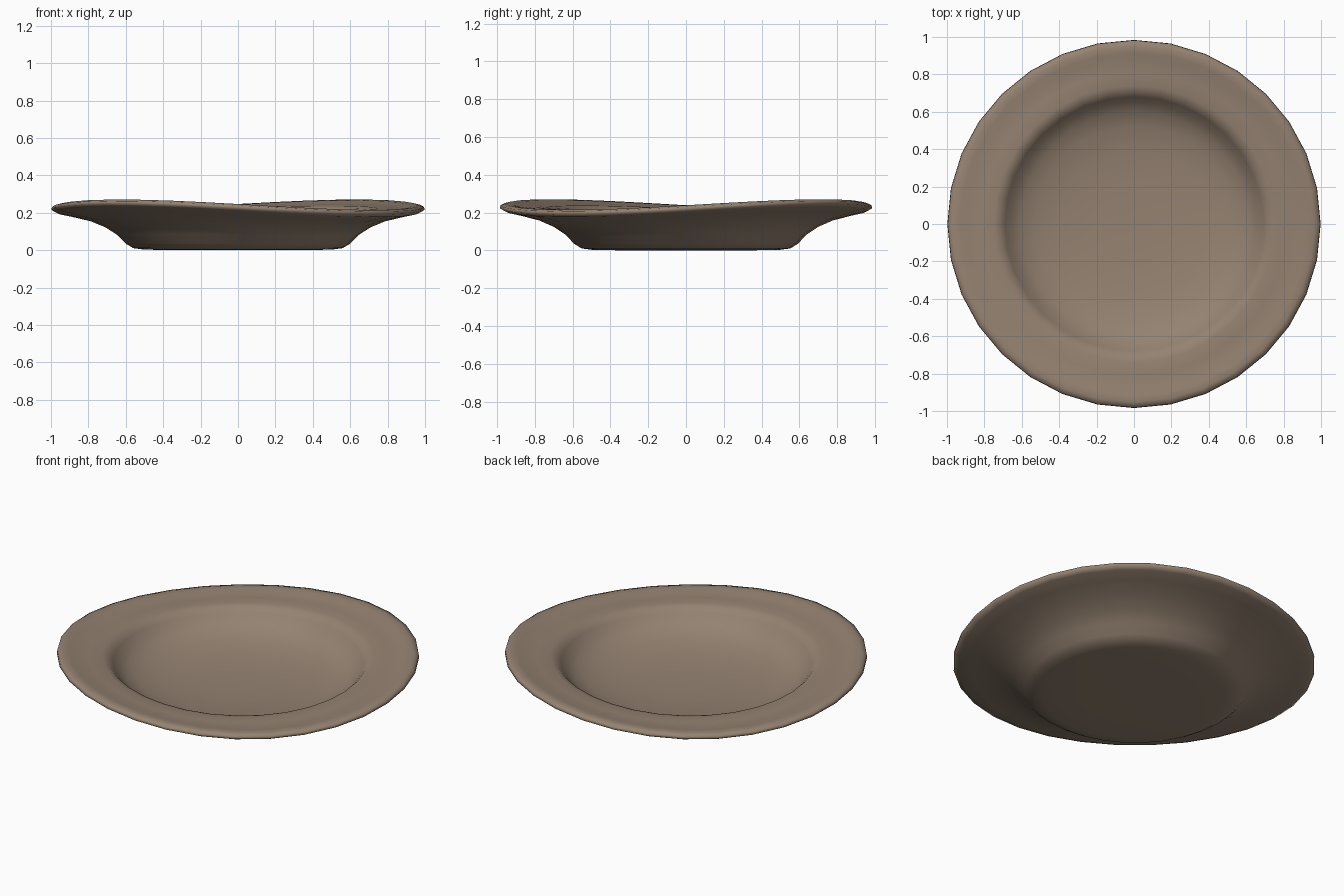
import bpy, bmesh, math

if "Cube" in bpy.data.objects:
    bpy.data.objects.remove(bpy.data.objects["Cube"])

SEG = 32
# radius, height: underside from centre to lip, then top surface back to centre
PROFILE = [(0.0, 0.003), (0.30, 0.003), (0.50, 0.006), (0.56, 0.014), (0.60, 0.038), (0.645, 0.085),
           (0.71, 0.127), (0.80, 0.165), (0.90, 0.192), (0.97, 0.208),
           (0.998, 0.222), (0.995, 0.238), (0.965, 0.246), (0.93, 0.243), (0.89, 0.233),
           (0.82, 0.230), (0.75, 0.228), (0.715, 0.218), (0.69, 0.192), (0.66, 0.157),
           (0.61, 0.122), (0.53, 0.093), (0.40, 0.070), (0.20, 0.057), (0.0, 0.054)]


def point(r, z, a):
    # the rim is gently warped: two high sides and two low sides
    warp = min(1, max(0, (r - 0.58) / 0.38))
    z += 0.028 * warp * math.cos(2 * (a - math.radians(49)))
    return (r * math.cos(a), r * math.sin(a) * 0.986, z)


# Plate body: lathe with a warped rim
bm = bmesh.new()
rings = []
for r, z in PROFILE:
    if r == 0:
        rings.append([bm.verts.new((0, 0, z))] * SEG)
    else:
        rings.append([bm.verts.new(point(r, z, 2 * math.pi * i / SEG)) for i in range(SEG)])
for low, high in zip(rings, rings[1:]):
    for i in range(SEG):
        j = (i + 1) % SEG
        quad = [low[i], low[j], high[j], high[i]]
        f = bm.faces.new(list(dict.fromkeys(quad)))
        f.smooth = True
bmesh.ops.recalc_face_normals(bm, faces=bm.faces)
lowest = min(v.co.z for v in bm.verts)
for v in bm.verts:
    v.co.z -= lowest

mesh = bpy.data.meshes.new("plate")
bm.to_mesh(mesh)
bm.free()
plate = bpy.data.objects.new("plate", mesh)
bpy.context.collection.objects.link(plate)

# Brown clay colour
clay = bpy.data.materials.new("brown clay")
clay.diffuse_color = (0.30, 0.225, 0.167, 1)
clay.use_nodes = True
clay.node_tree.nodes["Principled BSDF"].inputs["Base Color"].default_value = clay.diffuse_color
mesh.materials.append(clay)
